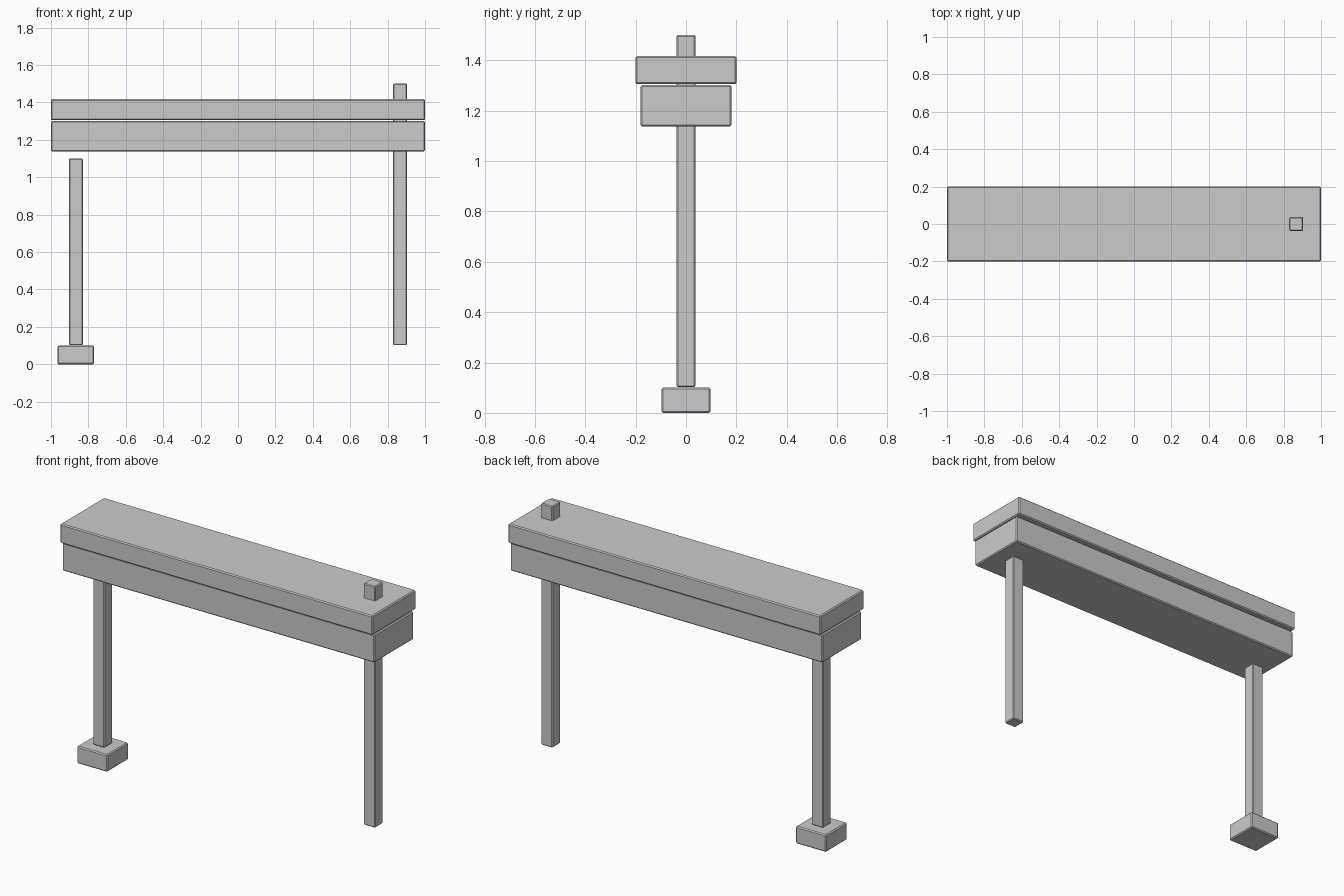
import bpy
import bmesh
from mathutils import Vector

if "Cube" in bpy.data.objects:
    bpy.data.objects.remove(bpy.data.objects["Cube"])


def box(name, lo, hi, bevel=0.006):
    """Box between two corners with a small flat bevel on every edge."""
    lo, hi = Vector(lo), Vector(hi)
    size, centre = hi - lo, (lo + hi) / 2
    bm = bmesh.new()
    bmesh.ops.create_cube(bm, size=1)
    bmesh.ops.scale(bm, vec=size, verts=bm.verts)
    bmesh.ops.bevel(bm, geom=bm.edges[:], offset=bevel, segments=1,
                    affect='EDGES', profile=0.5)
    mesh = bpy.data.meshes.new(name)
    bm.to_mesh(mesh)
    bm.free()
    obj = bpy.data.objects.new(name, mesh)
    obj.location = centre
    bpy.context.collection.objects.link(obj)
    return obj


# Stacked beams
box("top_plank", (-1, -0.2, 1.305), (1, 0.2, 1.417))
box("lower_beam", (-1, -0.18, 1.138), (1, 0.18, 1.301))

# Posts: the left one stops short of the beam, the right one runs through it
post = 0.0375
for name, x, top in (("left_post", -0.867, 1.1), ("right_post", 0.867, 1.5)):
    box(name, (x - post, -post, 0.102), (x + post, post, top), 0.005)

# Foot block under the left post
box("left_foot", (-0.965, -0.097, 0), (-0.77, 0.097, 0.1))
